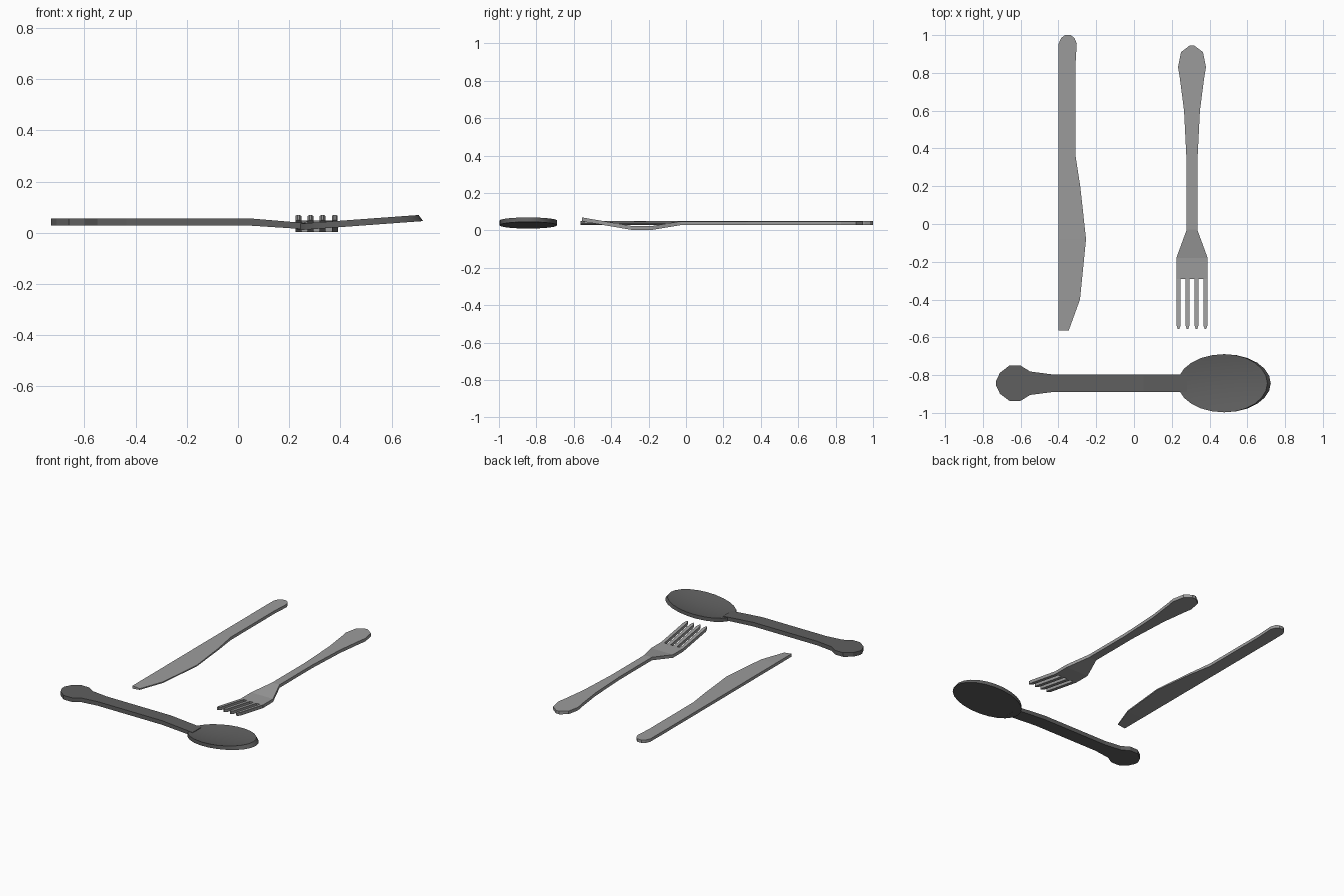
import bpy, math

if "Cube" in bpy.data.objects:
    bpy.data.objects.remove(bpy.data.objects["Cube"])


def material(name, v):
    m = bpy.data.materials.new(name)
    m.diffuse_color = (v, v, v, 1)
    m.use_nodes = True
    m.node_tree.nodes["Principled BSDF"].inputs["Base Color"].default_value = m.diffuse_color
    return m


light_steel = material("light steel", 0.33)
dark_steel = material("dark steel", 0.115)


def make(name, verts, faces, mat):
    me = bpy.data.meshes.new(name)
    me.from_pydata(verts, [], faces)
    me.materials.append(mat)
    ob = bpy.data.objects.new(name, me)
    bpy.context.collection.objects.link(ob)
    bpy.context.view_layer.objects.active = ob
    bpy.ops.object.select_all(action='DESELECT')
    ob.select_set(True)
    bpy.ops.object.mode_set(mode='EDIT')
    bpy.ops.mesh.select_all(action='SELECT')
    bpy.ops.mesh.normals_make_consistent(inside=False)
    bpy.ops.object.mode_set(mode='OBJECT')
    return ob


def loft(name, sections, mat):
    """Join four-cornered sections into one closed bar."""
    verts = [p for s in sections for p in s]
    faces = [(0, 1, 2, 3)]
    for i in range(len(sections) - 1):
        a = 4 * i
        for k in range(4):
            n = (k + 1) % 4
            faces.append((a + k, a + n, a + 4 + n, a + 4 + k))
    e = 4 * (len(sections) - 1)
    faces.append((e + 3, e + 2, e + 1, e))
    return make(name, verts, faces, mat)


def along_y(cx, y, hw, z0, z1):
    return [(cx - hw, y, z0), (cx + hw, y, z0), (cx + hw, y, z1), (cx - hw, y, z1)]


def along_x(cy, x, hw, z0, z1):
    return [(x, cy - hw, z0), (x, cy + hw, z0), (x, cy + hw, z1), (x, cy - hw, z1)]


# knife: y, left x, right x, half thickness at the cutting side
knife = [(1.0, -0.365, -0.335, .01), (.985, -.385, -.315, .01), (.955, -.399, -.303, .01),
         (.84, -.40, -.31, .01), (.365, -.40, -.31, .01), (.195, -.40, -.284, .006),
         (-.08, -.40, -.254, .004), (-.40, -.40, -.286, .004), (-.565, -.40, -.346, .004)]
loft("knife", [[(l, y, .03), (r, y, .04 - t), (r, y, .04 + t), (l, y, .05)]
               for y, l, r, t in knife], light_steel)

# fork handle and neck: y, half width, bottom z, top z
FX = 0.307
fork = [(.945, .012, .028, .049), (.91, .058, .028, .049), (.83, .074, .028, .049),
        (.77, .064, .028, .049), (.60, .042, .028, .049), (.32, .028, .028, .049),
        (-.03, .028, .028, .049), (-.18, .083, .003, .024), (-.29, .083, .003, .024)]
loft("fork_handle", [along_y(FX, *s) for s in fork], light_steel)

# fork tines
for i in range(4):
    cx = FX + (i - 1.5) * 0.0475
    loft("fork_tine_%d" % (i + 1),
         [along_y(cx, -.29, .0115, .003, .024), along_y(cx, -.535, .0115, .045, .066),
          along_y(cx, -.555, .004, .05, .07)], light_steel)

# spoon handle: x, half width, bottom z, top z
SY = -0.843
spoon = [(-.73, .012, .028, .056), (-.71, .055, .028, .056), (-.66, .093, .028, .056),
         (-.60, .093, .028, .056), (-.55, .062, .028, .056), (-.435, .047, .028, .056),
         (.05, .047, .028, .056), (.28, .047, .013, .037)]
loft("spoon_handle", [along_x(SY, *s) for s in spoon], dark_steel)

# spoon bowl: tilted oval with a flat underside and a dished top
CX, A, B, N = 0.478, 0.246, 0.154, 24
verts, faces = [], []


def ring(scale, z, grow=0.0):
    for i in range(N):
        t = 2 * math.pi * i / N
        c = math.cos(t)
        x = CX + A * scale * c - (grow * c if c > 0 else 0)
        verts.append((x, SY + B * scale * math.sin(t), z + 0.073 * (x - CX)))


ring(1.0, 0.028)
ring(1.0, 0.053, 0.018)
for r in (0.85, 0.68, 0.5, 0.3, 0.12):
    ring(r, 0.053 - 0.017 * (1 - r * r), 0.018 * r)
for k in range(6):
    for i in range(N):
        j = (i + 1) % N
        faces.append((k * N + i, k * N + j, (k + 1) * N + j, (k + 1) * N + i))
faces.append(tuple(range(N))[::-1])
faces.append(tuple(range(6 * N, 7 * N)))
make("spoon_bowl", verts, faces, dark_steel)
bpy.ops.object.shade_smooth_by_angle(angle=math.radians(30))
